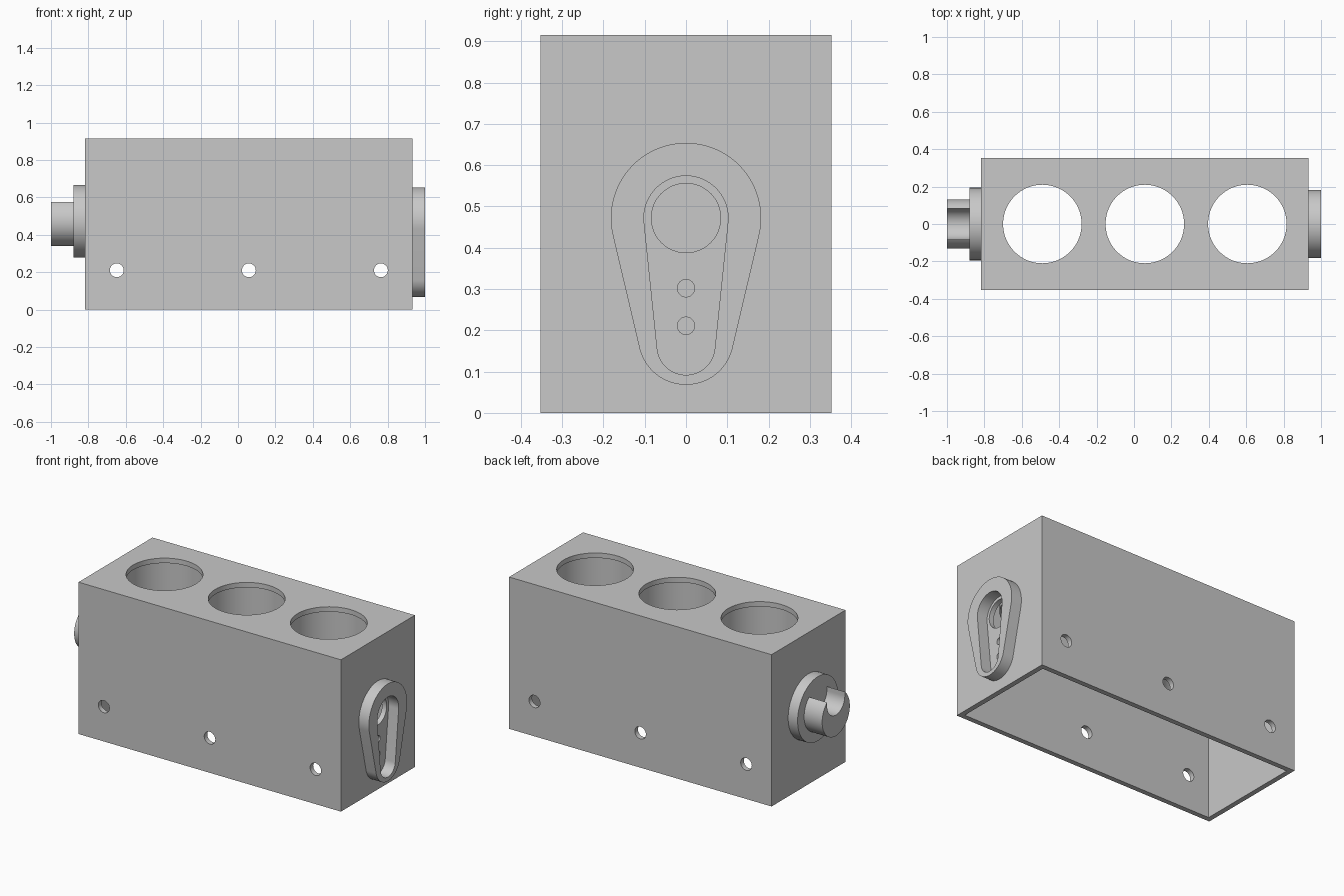
import bpy
import bmesh
from math import sin, cos, pi, asin, radians

cube = bpy.data.objects.get("Cube")
if cube:
    bpy.data.objects.remove(cube, do_unlink=True)

grey = bpy.data.materials.new("machined grey")
grey.use_nodes = True
grey.diffuse_color = (0.58, 0.58, 0.58, 1)
grey.node_tree.nodes["Principled BSDF"].inputs["Base Color"].default_value = (0.58, 0.58, 0.58, 1)


def arc(u, v, r, start=0, end=2 * pi, n=64):
    """Points along an arc; a full turn leaves out the repeated end point."""
    full = abs(end - start) > 2 * pi - 0.001
    steps = n if full else n - 1
    return [(u + r * cos(start + (end - start) * i / steps),
             v + r * sin(start + (end - start) * i / steps)) for i in range(n)]


def rect(u0, u1, v0, v1):
    return [(u0, v0), (u1, v0), (u1, v1), (u0, v1)]


def pear(z_top, r_top, z_low, r_low):
    """Two circles joined by their outer tangents."""
    a = asin((r_top - r_low) / (z_top - z_low))
    return (arc(0, z_top, r_top, -a, pi + a, 48)
            + arc(0, z_low, r_low, pi + a, 2 * pi - a, 40))


def prism(name, points, axis, a, b):
    """Extrude a flat outline along an axis from a to b."""
    place = {"x": lambda u, v, w: (w, u, v),
             "y": lambda u, v, w: (u, w, v),
             "z": lambda u, v, w: (u, v, w)}[axis]
    bm = bmesh.new()
    low = [bm.verts.new(place(u, v, a)) for u, v in points]
    high = [bm.verts.new(place(u, v, b)) for u, v in points]
    bm.faces.new(low)
    bm.faces.new(high)
    for i in range(len(points)):
        j = (i + 1) % len(points)
        bm.faces.new((low[i], low[j], high[j], high[i]))
    bmesh.ops.recalc_face_normals(bm, faces=bm.faces)
    mesh = bpy.data.meshes.new(name)
    bm.to_mesh(mesh)
    bm.free()
    mesh.materials.append(grey)
    obj = bpy.data.objects.new(name, mesh)
    bpy.context.collection.objects.link(obj)
    return obj


def select(obj):
    bpy.ops.object.select_all(action="DESELECT")
    obj.select_set(True)
    bpy.context.view_layer.objects.active = obj


def cut(obj, cutter):
    mod = obj.modifiers.new("cut", "BOOLEAN")
    mod.operation = "DIFFERENCE"
    mod.solver = "EXACT"
    mod.object = cutter
    select(obj)
    bpy.ops.object.modifier_apply(modifier=mod.name)
    bpy.data.objects.remove(cutter, do_unlink=True)


# Overall sizes
LEFT, RIGHT, HALF, TOP, WALL = -0.817, 0.933, 0.352, 0.915, 0.03
SHAFT_Z = 0.472
BORES = (-0.49, 0.058, 0.606)
parts = []

# Housing: box open at the bottom
housing = prism("housing", rect(LEFT, RIGHT, -HALF, HALF), "z", 0, TOP)
cut(housing, prism("cavity", rect(LEFT + WALL, RIGHT - WALL, -HALF + WALL, HALF - WALL),
                   "z", -0.1, TOP - WALL))
parts.append(housing)

# Bores in the top, with a wider short sleeve hanging below each
for i, x in enumerate(BORES):
    cut(housing, prism("bore", arc(x, 0, 0.21), "z", TOP - 0.1, TOP + 0.1))
    sleeve = prism(f"bore_sleeve_{i + 1}", arc(x, 0, 0.25), "z", 0.6, TOP - WALL)
    cut(sleeve, prism("sleeve_bore", arc(x, 0, 0.232), "z", 0.3, 1))
    parts.append(sleeve)

# Bolt holes through the front and back walls
for x in (-0.648, 0.058, 0.764):
    cut(housing, prism("bolt_hole", arc(x, 0.21, 0.037, n=32), "y", -0.5, 0.5))

# Holes in the left end wall, inside the pear-shaped rim
for z, r in ((SHAFT_Z, 0.084), (0.302, 0.021), (0.211, 0.021)):
    cut(housing, prism("end_hole", arc(0, z, r, n=48), "x", RIGHT - 0.06, RIGHT + 0.05))

# Pear-shaped rim on the left end
rim = prism("pear_rim", pear(SHAFT_Z, 0.182, 0.184, 0.116), "x", RIGHT, 1)
cut(rim, prism("rim_recess", pear(SHAFT_Z, 0.102, 0.162, 0.07), "x", RIGHT - 0.1, 1.1))
parts.append(rim)

# Hub and slotted shaft on the right end
parts.append(prism("shaft_hub", arc(0, SHAFT_Z, 0.194), "x", -0.88, LEFT))
shaft = prism("slotted_shaft", arc(0, SHAFT_Z, 0.132), "x", -1, -0.88)
slot = arc(0, 0.55, 0.084, pi, 2 * pi, 32) + [(0.084, 0.8), (-0.084, 0.8)]
cut(shaft, prism("shaft_slot", slot, "x", -1.1, -0.8))
parts.append(shaft)

# Smooth the round walls, keep edges sharp
for obj in parts:
    select(obj)
    bpy.ops.object.shade_smooth_by_angle(angle=radians(30))
